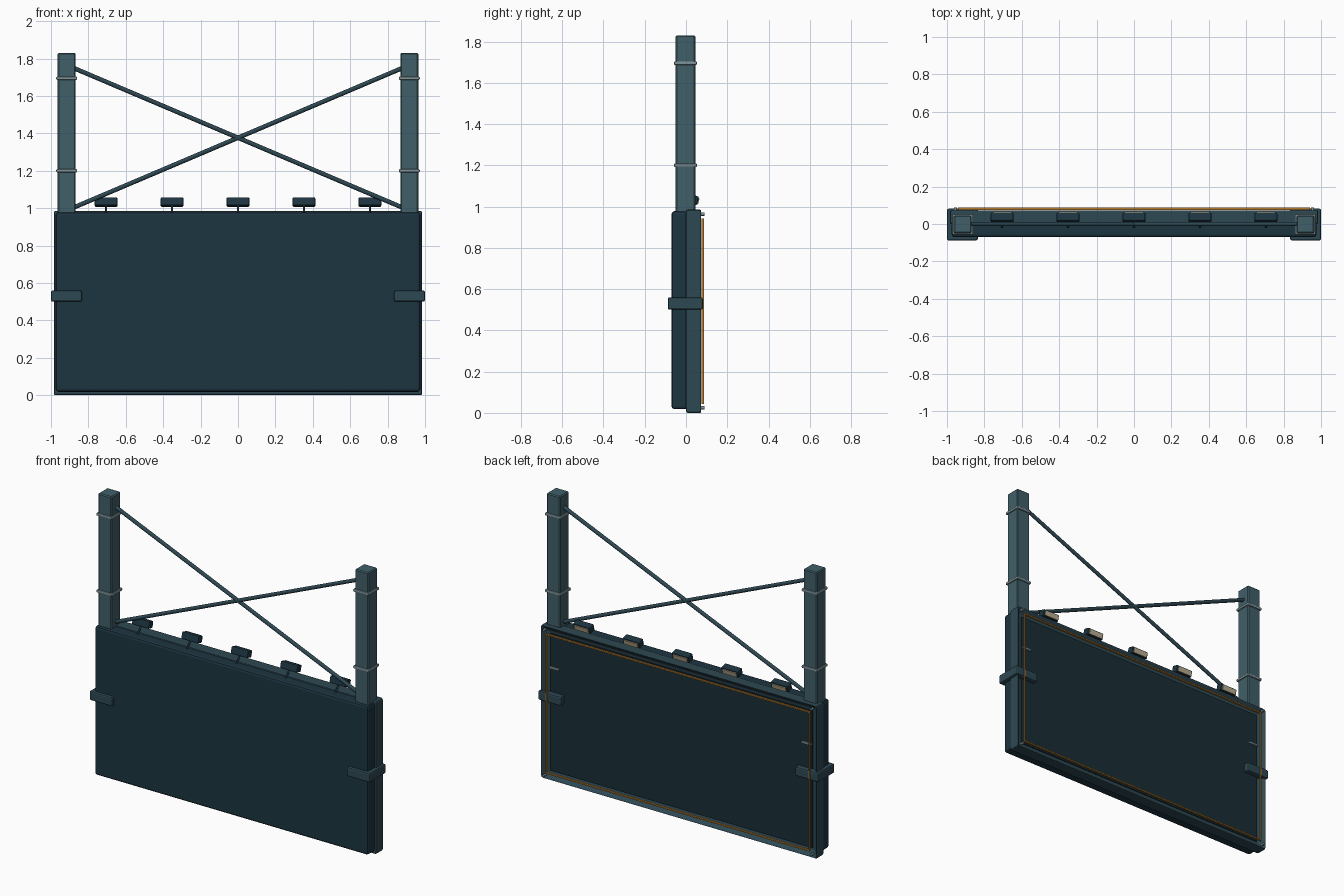
import bpy, bmesh, math
from mathutils import Vector

if "Cube" in bpy.data.objects:
    bpy.data.objects.remove(bpy.data.objects["Cube"])


def material(name, r, g, b):
    m = bpy.data.materials.new(name)
    m.diffuse_color = (r, g, b, 1)
    m.use_nodes = True
    m.node_tree.nodes["Principled BSDF"].inputs["Base Color"].default_value = m.diffuse_color
    return m


DARK = material("dark_teal", 0.012, 0.035, 0.052)
FRAME = material("frame_teal", 0.027, 0.065, 0.085)
POST = material("post_teal", 0.052, 0.115, 0.14)
SCREEN = material("screen", 0.010, 0.027, 0.038)
METAL = material("metal", 0.20, 0.28, 0.30)
GOLD = material("gold", 0.45, 0.20, 0.03)
CREAM = material("cream", 0.50, 0.42, 0.28)


def finish(name, bm, mat, bevel=0.0, segments=2):
    bmesh.ops.recalc_face_normals(bm, faces=bm.faces)
    me = bpy.data.meshes.new(name)
    bm.to_mesh(me)
    bm.free()
    ob = bpy.data.objects.new(name, me)
    bpy.context.collection.objects.link(ob)
    me.materials.append(mat)
    if bevel:
        mod = ob.modifiers.new("Bevel", 'BEVEL')
        mod.width, mod.segments = bevel, segments
        mod.limit_method = 'ANGLE'
    return ob


def box_bm(x, y, z):
    """Box from (min, max) pairs, local origin at its centre."""
    bm = bmesh.new()
    bmesh.ops.create_cube(bm, size=1)
    bmesh.ops.scale(bm, verts=bm.verts, vec=[b - a for a, b in (x, y, z)])
    return bm, Vector([(a + b) / 2 for a, b in (x, y, z)])


def box(name, x, y, z, mat, bevel=0.0, segments=2, tilt=0.0):
    bm, c = box_bm(x, y, z)
    ob = finish(name, bm, mat, bevel, segments)
    ob.location = c
    ob.rotation_euler.x = tilt
    return ob


def rod(name, a, b, r, mat, sides=10):
    a, b = Vector(a), Vector(b)
    bm = bmesh.new()
    bmesh.ops.create_cone(bm, cap_ends=True, segments=sides, radius1=r, radius2=r, depth=(b - a).length)
    for f in bm.faces:
        f.smooth = len(f.verts) == 4
    ob = finish(name, bm, mat)
    ob.location = (a + b) / 2
    ob.rotation_euler = (b - a).to_track_quat('Z', 'Y').to_euler()
    return ob


# Cabinet on the front side
box("cabinet", (-.975, .975), (-.07, .01), (.018, .978), DARK, .014)

# Frame tray with a shallow recess on the back side
bm, c = box_bm((-.985, .985), (0, .078), (.0, .985))
bm.faces.ensure_lookup_table()
back = [f for f in bm.faces if f.calc_center_median().y > .03]
bmesh.ops.inset_region(bm, faces=back, thickness=.048, depth=0)
bmesh.ops.translate(bm, verts=list({v for f in back for v in f.verts}), vec=(0, -.035, 0))
finish("frame", bm, FRAME, .01).location = c

# Display surface in the recess
box("screen", (-.935, .935), (.038, .05), (.05, .935), SCREEN)

# Gold trim line around the opening
for i, z in enumerate((.046, .939)):
    box(f"trim_horizontal_{i}", (-.942, .942), (.074, .087), (z - .004, z + .004), GOLD)
for s in (-1, 1):
    box(f"trim_vertical_{s}", (s * .938 - .004, s * .938 + .004), (.074, .087), (.046, .939), GOLD)

for s in (-1, 1):
    side = "right" if s > 0 else "left"

    def span(a, b):
        return tuple(sorted((s * a, s * b)))

    # Post with two bands
    box(f"post_{side}", span(.868, .964), (-.05, .045), (.95, 1.83), POST, .006, 1)
    for z in (1.2, 1.695):
        box(f"post_band_{side}", span(.86, .972), (-.058, .053), (z - .009, z + .009), METAL, .006)
    # Clamp wrapping the panel edge
    box(f"clamp_{side}", span(.835, 1.0), (-.088, .082), (.5, .56), FRAME, .009)
    # Small handle in the recess
    box(f"recess_handle_{side}", span(.865, .935), (.05, .064), (.712, .726), METAL, .003)
    # Corner screws
    for z in (.025, .963):
        rod(f"screw_{side}", (s * .955, .07, z), (s * .955, .089, z), .008, METAL)
    # Diagonal brace
    rod(f"brace_{side}", (s * .88, 0, 1.75), (-s * .88, 0, 1.003), .012, FRAME, 12)

# Row of lamps on the top edge
for i in range(-2, 3):
    x = i * .3525
    box(f"lamp_{i + 2}", (x - .061, x + .061), (.012, .058), (1.01, 1.055), DARK, .007, 2, -.25)
    box(f"lamp_lens_{i + 2}", (x - .05, x + .05), (.053, .062), (1.011, 1.041), CREAM, .0, 1, -.25)
    rod(f"lamp_arm_{i + 2}", (x, -.02, .97), (x, .03, 1.03), .006, DARK)
